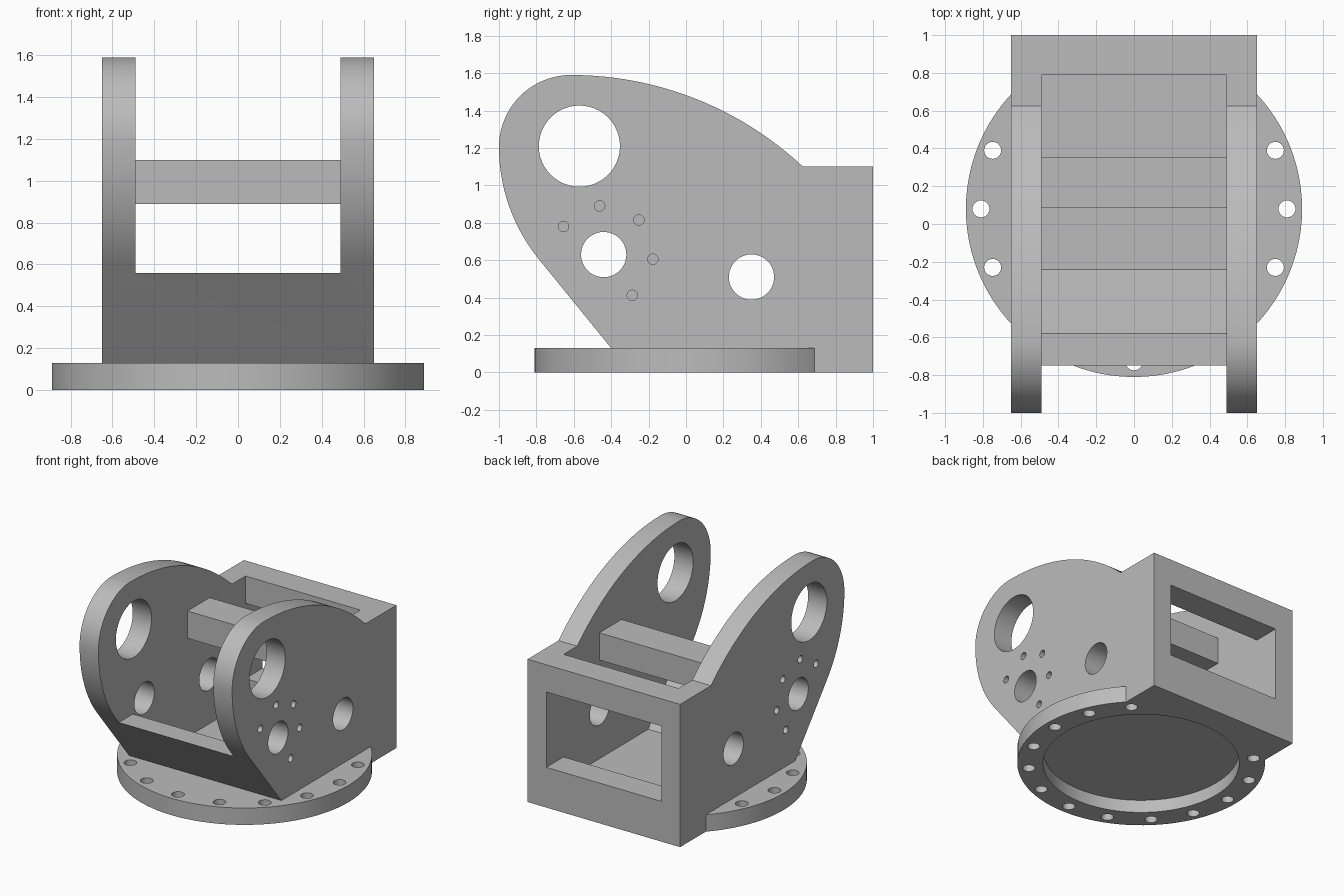
import bpy, bmesh
from math import sin, cos, pi, radians
from mathutils import Matrix, Vector

cube = bpy.data.objects.get("Cube")
if cube:
    bpy.data.objects.remove(cube, do_unlink=True)

grey = bpy.data.materials.new("plain grey")
grey.use_nodes = True
colour = (0.5, 0.5, 0.5, 1)
grey.diffuse_color = colour
grey.node_tree.nodes["Principled BSDF"].inputs["Base Color"].default_value = colour

HALF, INNER = 0.65, 0.49      # outer and inner half widths
FLOOR = 0.13                  # top of the round flange
CY = 0.08                     # flange centre in y


def make(name, bm):
    bmesh.ops.recalc_face_normals(bm, faces=bm.faces)
    mesh = bpy.data.meshes.new(name)
    bm.to_mesh(mesh)
    bm.free()
    mesh.materials.append(grey)
    obj = bpy.data.objects.new(name, mesh)
    bpy.context.collection.objects.link(obj)
    return obj


def prism(bm, points, half):
    """Extrude a (y, z) outline symmetrically along x."""
    face = bm.faces.new([bm.verts.new((-half, y, z)) for y, z in points])
    new = bmesh.ops.extrude_face_region(bm, geom=[face])["geom"]
    moved = [v for v in new if isinstance(v, bmesh.types.BMVert)]
    bmesh.ops.translate(bm, verts=moved, vec=(2 * half, 0, 0))


def cylinder(bm, centre, radius, length, axis="Z", sides=32):
    turn = Matrix.Rotation(pi / 2, 4, "Y") if axis == "X" else Matrix()
    bmesh.ops.create_cone(bm, cap_ends=True, segments=sides, radius1=radius,
                          radius2=radius, depth=length,
                          matrix=Matrix.Translation(centre) @ turn)


def box(bm, low, high):
    low, high = Vector(low), Vector(high)
    place = Matrix.Translation((low + high) / 2) @ Matrix.Diagonal((*(high - low), 1))
    bmesh.ops.create_cube(bm, size=1, matrix=place)


def combine(target, bm, operation):
    tool = make("cutter", bm)
    tool.hide_render = True
    mod = target.modifiers.new("shape", "BOOLEAN")
    mod.operation, mod.solver, mod.object = operation, "EXACT", tool
    bpy.context.view_layer.objects.active = target
    bpy.ops.object.modifier_apply(modifier=mod.name)
    bpy.data.objects.remove(tool, do_unlink=True)


def arc(cy, cz, radius, start, end, steps):
    angles = [radians(start + (end - start) * i / steps) for i in range(steps + 1)]
    return [(cy + radius * cos(a), cz + radius * sin(a)) for a in angles]


# Side outline: back block, long sloping arc, round nose, chin
outline = [(-0.4, 0.0), (1, 0.0), (1, 1.1)]
outline += arc(-0.615, -0.224, 1.814, 46.9, 90, 24)
outline += arc(-0.615, 1.205, 0.385, 90, 180, 20)[1:]
outline += arc(-0.05, 1.205, 0.95, 180, 219, 14)[1:]
outline += [(-0.4, FLOOR)]
bm = bmesh.new()
prism(bm, outline, HALF)
bracket = make("bracket_body", bm)

# Round base flange
bm = bmesh.new()
cylinder(bm, (0, CY, FLOOR / 2), 0.89, FLOOR, sides=96)
combine(bracket, bm, "UNION")

# Open interior, leaving the sloping front wall and thick back wall
bm = bmesh.new()
prism(bm, [(-0.24, FLOOR), (0.79, FLOOR), (0.79, 1.8), (-1.2, 1.8),
           (-1.2, 0.56), (-0.58, 0.56)], INNER)
combine(bracket, bm, "DIFFERENCE")

# Rectangular window in the back wall
bm = bmesh.new()
box(bm, (-INNER, 0.7, 0.31), (INNER, 1.1, 0.89))
combine(bracket, bm, "DIFFERENCE")

# Large bores through both side plates
bm = bmesh.new()
for y, z, radius in ((-0.57, 1.21, 0.217), (-0.44, 0.63, 0.121), (0.35, 0.51, 0.121)):
    cylinder(bm, (0, y, z), radius, 2, "X", 48)
combine(bracket, bm, "DIFFERENCE")

# Blind screw holes on the outside of each plate
bm = bmesh.new()
for y, z in ((-0.655, 0.78), (-0.462, 0.89), (-0.252, 0.815), (-0.177, 0.605), (-0.287, 0.412)):
    for side in (-1, 1):
        cylinder(bm, (side * HALF, y, z), 0.028, 0.2, "X", 20)
combine(bracket, bm, "DIFFERENCE")

# Shallow round recess underneath
bm = bmesh.new()
cylinder(bm, (0, CY, 0), 0.705, 0.2, sides=80)
combine(bracket, bm, "DIFFERENCE")

# Ring of bolt holes, left out under the back block
bm = bmesh.new()
for i in range(16):
    a = i * pi / 8
    if sin(a) < 0.8:
        cylinder(bm, (0.81 * cos(a), CY + 0.81 * sin(a), 0.03), 0.045, 0.22, sides=24)
combine(bracket, bm, "DIFFERENCE")

# Cross bar between the plates
bm = bmesh.new()
box(bm, (-INNER, 0.085, 0.89), (INNER, 0.355, 1.1))
cross_bar = make("cross_bar", bm)

# Smooth the curved walls, keep the edges sharp
bpy.ops.object.select_all(action="DESELECT")
bracket.select_set(True)
bpy.context.view_layer.objects.active = bracket
bpy.ops.object.shade_smooth_by_angle(angle=radians(25))
